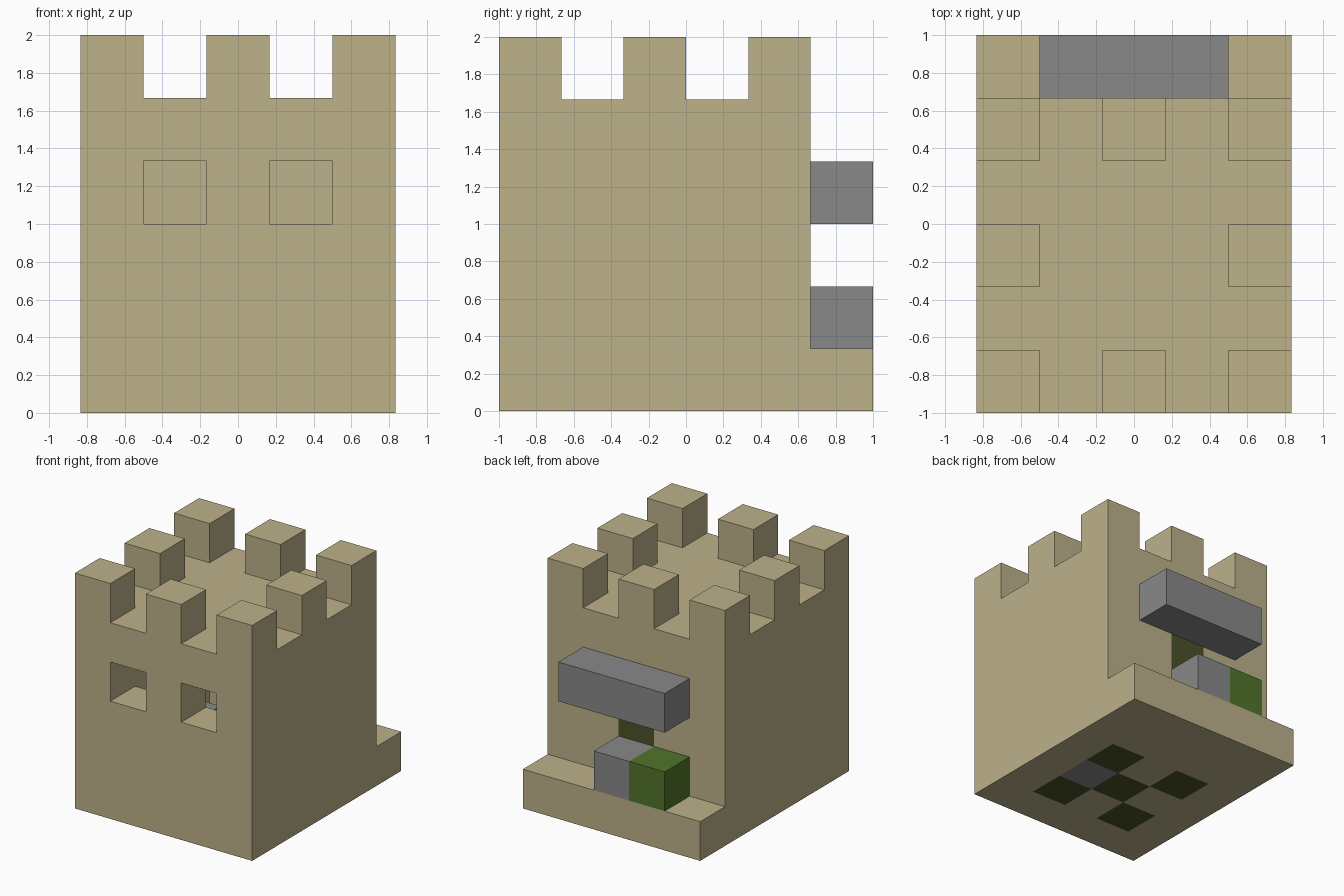
import bpy
import bmesh
from itertools import product
from mathutils import Vector

if "Cube" in bpy.data.objects:
    bpy.data.objects.remove(bpy.data.objects["Cube"], do_unlink=True)

UNIT = 1 / 3                      # edge of one building block
ORIGIN = Vector((-2.5, -3, 0))    # corner of the block grid


def linear(c):
    c /= 255
    return c / 12.92 if c <= 0.04045 else ((c + 0.055) / 1.055) ** 2.4


def material(name, *rgb):
    m = bpy.data.materials.new(name)
    m.use_nodes = True
    colour = (*[linear(c) for c in rgb], 1)
    m.diffuse_color = colour
    m.node_tree.nodes["Principled BSDF"].inputs["Base Color"].default_value = colour
    return m


SAND, STONE, OLIVE, GREEN = range(4)
MATERIALS = [material("sandstone", 189, 178, 139), material("grey_stone", 137, 137, 137),
             material("dark_olive", 75, 81, 42), material("leaf_green", 82, 117, 42)]


def block_part(name, cells):
    """Skin a set of blocks {cell: colour}, keeping only exposed faces."""
    bm = bmesh.new()
    for cell, colour in cells.items():
        for axis, side in product(range(3), (0, 1)):
            neighbour = list(cell)
            neighbour[axis] += 2 * side - 1
            if tuple(neighbour) in cells:
                continue
            u, v = (axis + 1) % 3, (axis + 2) % 3
            loop = [(0, 0), (1, 0), (1, 1), (0, 1)]
            corners = []
            for a, b in (loop if side else reversed(loop)):
                p = Vector(cell)
                p[axis] += side
                p[u] += a
                p[v] += b
                corners.append(bm.verts.new((p + ORIGIN) * UNIT))
            bm.faces.new(corners).material_index = colour
    bmesh.ops.remove_doubles(bm, verts=bm.verts, dist=0.001)
    mesh = bpy.data.meshes.new(name)
    bm.to_mesh(mesh)
    bm.free()
    for m in MATERIALS:
        mesh.materials.append(m)
    obj = bpy.data.objects.new(name, mesh)
    bpy.context.collection.objects.link(obj)
    return obj


# Keep body with a back step and a hollow room
keep = {c: SAND for c in product(range(5), range(5), range(5))}
keep.update({(x, 5, 0): SAND for x in range(5)})
for c in product(range(1, 4), repeat=3):
    del keep[c]

# Front windows
for x in (1, 3):
    del keep[x, 0, 3]

# Battlements around the roof edge
for x, y in product((0, 2, 4), repeat=2):
    if (x, y) != (2, 2):
        keep[x, y, 5] = SAND

# Patterned floor blocks and the back door panel
for x, y in ((1, 1), (3, 1), (2, 2), (1, 3), (3, 3)):
    keep[x, y, 0] = OLIVE
keep[3, 2, 0] = STONE
for z in (1, 2):
    keep[2, 4, z] = OLIVE
block_part("castle_keep", keep)

# Stone and shrub parts
block_part("inner_stone_block", {(1, 2, 1): STONE})
block_part("door_lintel", {(x, 5, 3): STONE for x in (1, 2, 3)})
block_part("door_step_and_shrub", {(2, 5, 1): STONE, (1, 5, 1): GREEN})
